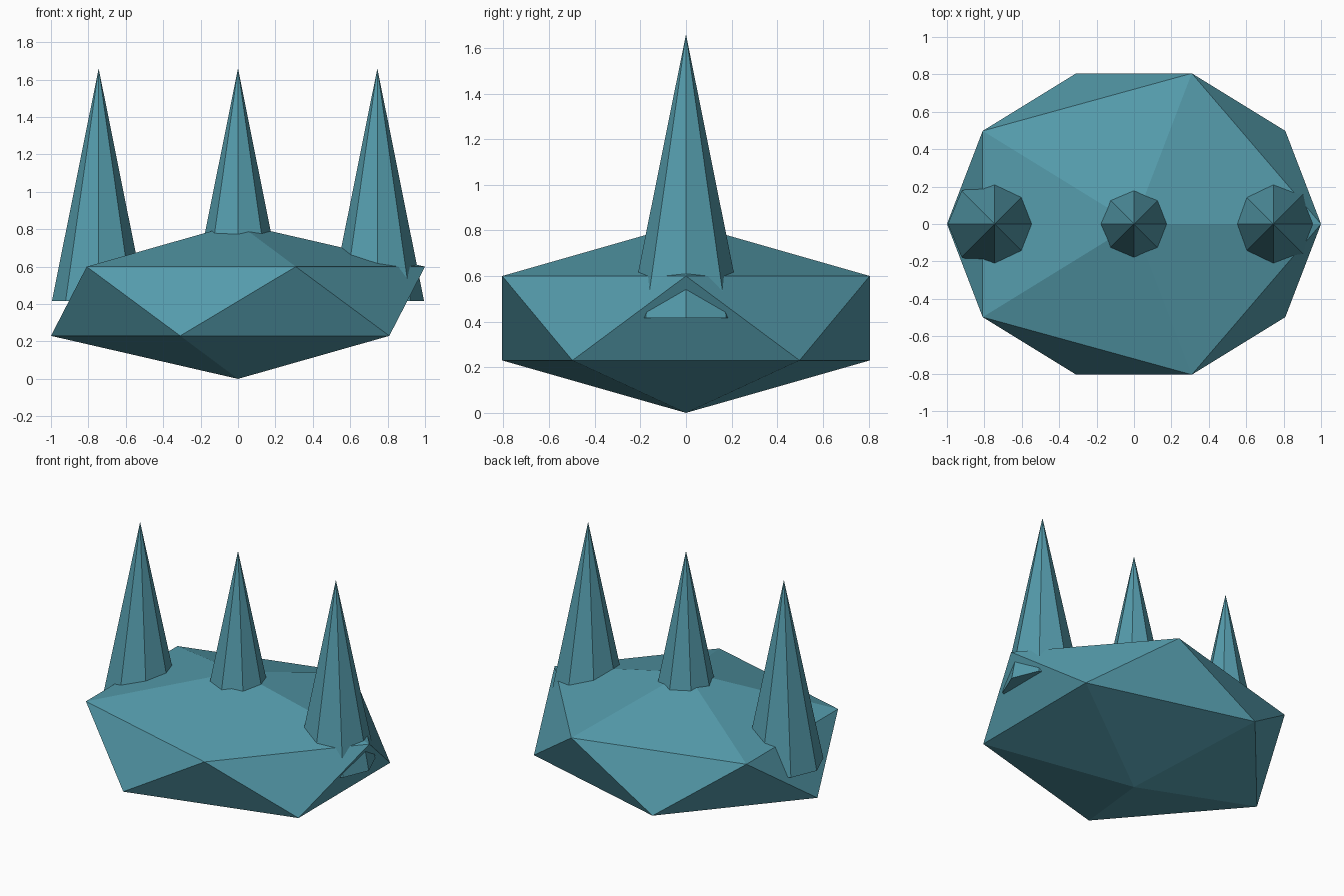
import bpy
import math

if "Cube" in bpy.data.objects:
    bpy.data.objects.remove(bpy.data.objects["Cube"])

# One flat teal for everything
teal = bpy.data.materials.new("teal")
teal.diffuse_color = (0.09, 0.33, 0.41, 1.0)
teal.use_nodes = True
teal.node_tree.nodes["Principled BSDF"].inputs["Base Color"].default_value = teal.diffuse_color

MID = 0.415      # height of the body's centre and of the spike bases
TIP = 1.66       # height of the spike tips


def ring(angle_offset, z):
    """Five corners of a flattened pentagon."""
    return [(math.cos(a), 0.847 * math.sin(a), z)
            for a in (angle_offset + i * math.tau / 5 for i in range(5))]


# Body: squashed twenty-sided solid
verts = [(0, 0, 0)] + ring(math.pi / 5, 0.23) + ring(0, 0.60) + [(0, 0, 2 * MID)]
faces = []
for i in range(5):
    j = (i + 1) % 5
    low, low_next, up, up_next = 1 + i, 1 + j, 6 + i, 6 + j
    faces += [(0, low_next, low), (low, up_next, up),
              (low, low_next, up_next), (up, up_next, 11)]
mesh = bpy.data.meshes.new("body")
mesh.from_pydata(verts, [], faces)
mesh.materials.append(teal)
body = bpy.data.objects.new("body", mesh)
bpy.context.collection.objects.link(body)

# Spikes: three eight-sided cones in a row
for name, x in (("left_spike", -0.745), ("middle_spike", 0), ("right_spike", 0.745)):
    bpy.ops.mesh.primitive_cone_add(vertices=8, radius1=0.25, radius2=0,
                                    depth=TIP - MID,
                                    location=(x, 0, (TIP + MID) / 2))
    spike = bpy.context.object
    spike.name = name
    spike.data.materials.append(teal)
